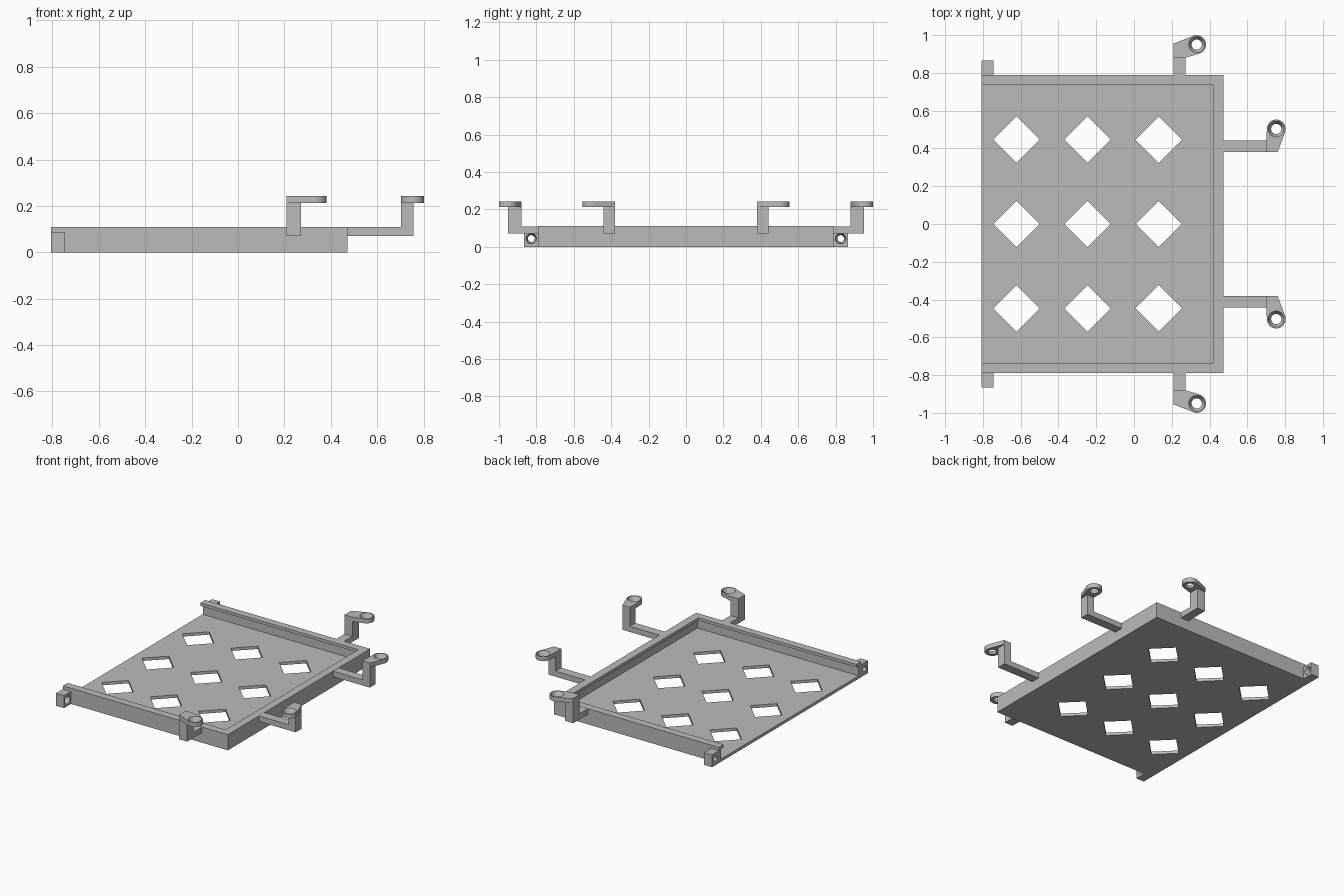
import bpy, bmesh, math
from mathutils import Matrix, Vector

if "Cube" in bpy.data.objects:
    bpy.data.objects.remove(bpy.data.objects["Cube"])

grey = bpy.data.materials.new("grey plastic")
grey.diffuse_color = (0.5, 0.5, 0.5, 1)
grey.use_nodes = True
grey.node_tree.nodes["Principled BSDF"].inputs["Base Color"].default_value = grey.diffuse_color


def finish(name, bm):
    bmesh.ops.recalc_face_normals(bm, faces=bm.faces)
    me = bpy.data.meshes.new(name)
    bm.to_mesh(me)
    bm.free()
    me.materials.append(grey)
    ob = bpy.data.objects.new(name, me)
    bpy.context.collection.objects.link(ob)
    return ob


def prism(name, points, offset):
    """Extrude a flat outline by an offset vector."""
    bm = bmesh.new()
    face = bm.faces.new([bm.verts.new(p) for p in points])
    ext = bmesh.ops.extrude_face_region(bm, geom=[face])
    verts = [g for g in ext["geom"] if isinstance(g, bmesh.types.BMVert)]
    bmesh.ops.translate(bm, verts=verts, vec=offset)
    return finish(name, bm)


def box(name, x0, x1, y0, y1, z0, z1):
    return prism(name, [(x0, y0, z0), (x1, y0, z0), (x1, y1, z0), (x0, y1, z0)],
                 (0, 0, z1 - z0))


def cone(name, r0, r1, depth, place):
    bm = bmesh.new()
    bmesh.ops.create_cone(bm, cap_ends=True, segments=32, radius1=r0,
                          radius2=r1, depth=depth, matrix=place)
    return finish(name, bm)


def cut(ob, cutters):
    for c in cutters:
        m = ob.modifiers.new("cut", "BOOLEAN")
        m.operation = "DIFFERENCE"
        m.solver = "EXACT"
        m.object = c
    deps = bpy.context.evaluated_depsgraph_get()
    ob_mesh = bpy.data.meshes.new_from_object(ob.evaluated_get(deps))
    ob.modifiers.clear()
    ob.data = ob_mesh
    for c in cutters:
        bpy.data.objects.remove(c)


def smooth(ob):
    bpy.ops.object.select_all(action="DESELECT")
    ob.select_set(True)
    bpy.context.view_layer.objects.active = ob
    bpy.ops.object.shade_smooth_by_angle(angle=math.radians(30))


# Tray open at the left, with an inward lip on three walls and diamond holes
tray = box("tray", -0.807, 0.473, -0.788, 0.788, 0, 0.11)
cutters = [box("cavity", -1, 0.445, -0.762, 0.762, 0.02, 0.09),
           box("lip_opening", -1, 0.418, -0.735, 0.735, 0.05, 0.2)]
R = 0.123
for cx in (-0.622, -0.246, 0.131):
    for cy in (-0.447, 0, 0.447):
        cutters.append(prism("diamond", [(cx + R, cy, -0.1), (cx, cy + R, -0.1),
                                         (cx - R, cy, -0.1), (cx, cy - R, -0.1)],
                             (0, 0, 0.15)))
cut(tray, cutters)


def eyelet(name, corners, cx, cy):
    """Flat plate wrapped around the post corners and a ring, with a tapered hole."""
    pts = list(corners) + [(cx + 0.05 * math.cos(a * math.pi / 16),
                            cy + 0.05 * math.sin(a * math.pi / 16)) for a in range(32)]
    bm = bmesh.new()
    for z in (0.212, 0.243):
        for x, y in pts:
            bm.verts.new((x, y, z))
    hull = bmesh.ops.convex_hull(bm, input=bm.verts)
    loose = {g for g in hull["geom_interior"] + hull["geom_unused"]
             if isinstance(g, bmesh.types.BMVert)}
    bmesh.ops.delete(bm, geom=list(loose), context="VERTS")
    bmesh.ops.dissolve_limit(bm, angle_limit=0.01, verts=bm.verts, edges=bm.edges)
    ob = finish(name, bm)
    cut(ob, [cone("hole", 0.027, 0.043, 0.032,
                  Matrix.Translation((cx, cy, 0.2275)))])
    smooth(ob)


for s, side in ((-1, "front"), (1, "back")):
    # Bracket on the side wall
    outline = [(0.78, 0.07), (0.952, 0.07), (0.952, 0.212), (0.88, 0.212),
               (0.88, 0.109), (0.78, 0.109)]
    prism(side + "_side_arm", [(0.21, s * d, z) for d, z in outline], (0.062, 0, 0))
    eyelet(side + "_side_eyelet", [(0.21, s * 0.955), (0.21, s * 0.88),
                                   (0.272, s * 0.88)], 0.332, s * 0.95)

    # Bracket on the end wall
    outline = [(0.465, 0.07), (0.757, 0.07), (0.757, 0.212), (0.702, 0.212),
               (0.702, 0.109), (0.465, 0.109)]
    prism(side + "_end_arm", [(d, s * 0.38, z) for d, z in outline], (0, s * 0.062, 0))
    eyelet(side + "_end_eyelet", [(0.702, s * 0.38), (0.76, s * 0.38),
                                  (0.702, s * 0.442)], 0.753, s * 0.503)

    # Corner tab with a hole running lengthwise
    y0, y1 = sorted((s * 0.785, s * 0.865))
    tab = box(side + "_corner_tab", -0.807, -0.745, y0, y1, 0, 0.087)
    place = Matrix.Translation((-0.776, s * 0.827, 0.044)) @ Matrix.Rotation(math.pi / 2, 4, "Y")
    cut(tab, [cone("tab_hole", 0.018, 0.028, 0.064, place)])
    smooth(tab)
